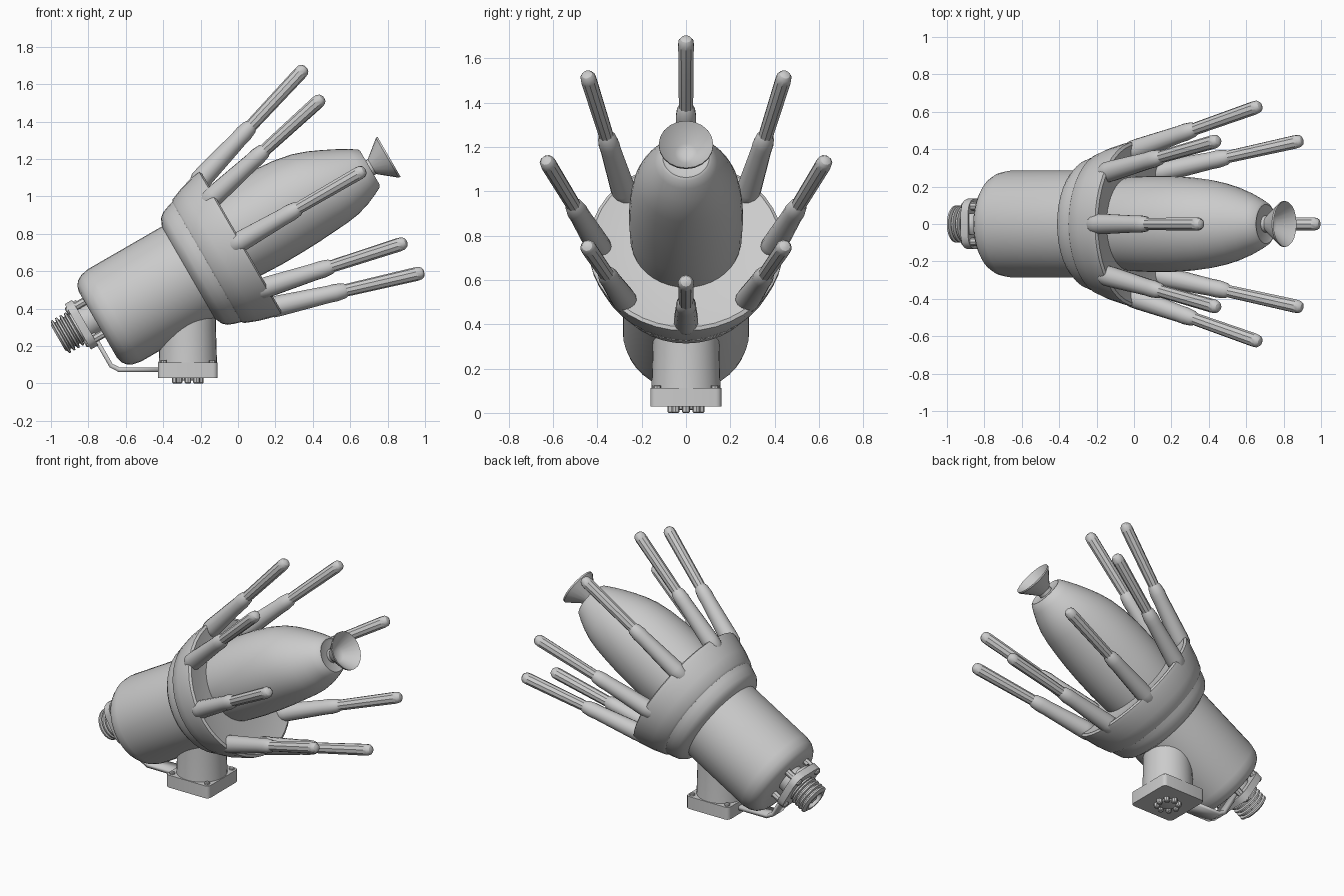
import bpy, bmesh
from math import radians, cos, sin, pi
from mathutils import Matrix, Vector

if "Cube" in bpy.data.objects:
    bpy.data.objects.remove(bpy.data.objects["Cube"])

TILT = radians(60)
# Tilted frame: local z runs along the barrel, local x is "up" across it
FRAME = Matrix.Rotation(TILT, 4, 'Y') @ Matrix.Rotation(pi, 4, 'Z')
AXIS = 0.645          # height of the barrel axis across the frame


def finish(name, bm, angle=35):
    bmesh.ops.recalc_face_normals(bm, faces=bm.faces)
    me = bpy.data.meshes.new(name)
    bm.to_mesh(me)
    bm.free()
    ob = bpy.data.objects.new(name, me)
    bpy.context.collection.objects.link(ob)
    bpy.ops.object.select_all(action='DESELECT')
    ob.select_set(True)
    bpy.context.view_layer.objects.active = ob
    bpy.ops.object.shade_smooth_by_angle(angle=radians(angle))
    return ob


def lathe(name, stations, mat, sides=32, angle=35):
    """Stations are (along, radius, optional sideways centre)."""
    bm = bmesh.new()
    rings = []
    for s in stations:
        z, r = s[0], s[1]
        c = s[2] if len(s) > 2 else 0
        rings.append([bm.verts.new(mat @ Vector((c + r * cos(2 * pi * i / sides),
                                                 r * sin(2 * pi * i / sides), z)))
                      for i in range(sides)])
    for a, b in zip(rings, rings[1:]):
        for i in range(sides):
            j = (i + 1) % sides
            bm.faces.new((a[i], a[j], b[j], b[i]))
    bm.faces.new(rings[0])
    bm.faces.new(rings[-1])
    return finish(name, bm, angle)


def block(name, size, mat, corner):
    bm = bmesh.new()
    bmesh.ops.create_cube(bm, size=1)
    bmesh.ops.scale(bm, vec=size, verts=bm.verts)
    upright = [e for e in bm.edges
               if abs(e.verts[0].co.z - e.verts[1].co.z) > 1e-4]
    bmesh.ops.bevel(bm, geom=upright, offset=corner, segments=3,
                    profile=0.5, affect='EDGES')
    bmesh.ops.transform(bm, matrix=mat, verts=bm.verts)
    return finish(name, bm)


def at(n, t=0, y=0):
    return FRAME @ Matrix.Translation((n, y, t))


main = at(AXIS)

# Barrel housing with rounded rear edge
lathe("barrel", [(-.492, .205), (-.484, .235), (-.465, .259), (-.435, .276),
                 (-.39, .285), (.2, .285)], main, 40)

# Flared collar with shallow dish on the front
lathe("collar", [(.06, .27), (.07, .292), (.085, .325), (.11, .347), (.15, .362),
                 (.18, .37), (.19, .382), (.26, .41), (.36, .438), (.385, .44),
                 (.394, .425), (.375, .33), (.368, .2)], main, 40)

# Bulb, its base sits slightly off the barrel axis
lathe("bulb", [(.30, .24, .69), (.39, .252, .69), (.52, .257, .69), (.65, .256, .69),
               (.76, .249, .687), (.86, .236, .681), (.94, .219, .67),
               (1.01, .198, .659), (1.08, .17, .652), (1.14, .14, .648),
               (1.18, .117, .646), (1.187, .105, .646), (1.18, .09, .646)],
      FRAME, 40)

# Flared hollow nozzle
lathe("nozzle", [(1.15, .043), (1.20, .046), (1.295, .123), (1.305, .123),
                 (1.225, .05), (1.215, .02)], main, 20, 30)

# Eight splayed prongs round the collar
for k in range(8):
    m = (at(.65) @ Matrix.Rotation(k * pi / 4, 4, 'Z')
         @ Matrix.Translation((.395, 0, .38)) @ Matrix.Rotation(radians(17), 4, 'Y'))
    lathe(f"prong_sleeve_{k}", [(-.05, .040), (-.02, .055), (.02, .056), (.29, .046),
                                (.33, .047), (.375, .041), (.395, .03)], m, 14)
    lathe(f"prong_rod_{k}", [(.35, .031), (.41, .034), (.77, .037), (.795, .034),
                             (.809, .024), (.815, .01)], m, 10, 30)

# Rear connector: stand-off flange, studs and ridged plug
PLUG = .69
block("rear_flange", (.28, .27, .045), at(PLUG, -.568), .07)
ridges = [(-.49, .09), (-.6, .09), (-.602, .08)]
for i in range(4):
    t = -.604 - i * .027
    ridges += [(t, .082), (t - .005, .1), (t - .015, .1), (t - .02, .082)]
lathe("plug", ridges + [(-.712, .075), (-.712, .06), (-.68, .058)], at(PLUG), 24)
lathe("plug_core", [(-.60, .03), (-.70, .03)], at(PLUG), 12)
for sx in (-1, 1):
    for sy in (-1, 1):
        lathe("flange_stud", [(-.48, .022), (-.598, .022), (-.604, .015)],
              at(PLUG + sx * .1, 0, sy * .095), 8)

# Bent strap from the flange to the foot
path = [FRAME @ Vector((n, 0, -.54)) for n in (.82, .42)]
path += [Vector((-.655, 0, .084)), Vector((-.635, 0, .072)), Vector((-.40, 0, .072))]
bm = bmesh.new()
rows = [[bm.verts.new(p + Vector((0, s * .055, 0))) for s in (-1, 1)] for p in path]
for a, b in zip(rows, rows[1:]):
    bm.faces.new((a[0], a[1], b[1], b[0]))
strap = finish("strap", bm)
mod = strap.modifiers.new("thickness", 'SOLIDIFY')
mod.thickness = .024
mod.offset = 0

# Foot: post, square plate, corner screws and underside pins
foot = Matrix.Translation((-.268, 0, 0))
lathe("post", [(.09, .157), (.13, .155), (.30, .150), (.48, .150)], foot, 32)
block("foot_plate", (.318, .32, .083), foot @ Matrix.Translation((0, 0, .071)), .025)
for sx in (-1, 1):
    for sy in (-1, 1):
        lathe("plate_screw", [(.1, .017), (.122, .017), (.126, .012)],
              foot @ Matrix.Translation((sx * .13, sy * .13, 0)), 8)
lathe("underside_hub", [(.04, .055), (.018, .055), (.014, .045)], foot, 20)
for k in range(8):
    a = k * pi / 4
    lathe("underside_pin", [(.05, .018), (.005, .018), (0, .013)],
          foot @ Matrix.Translation((.066 * cos(a), .066 * sin(a), 0)), 8)
